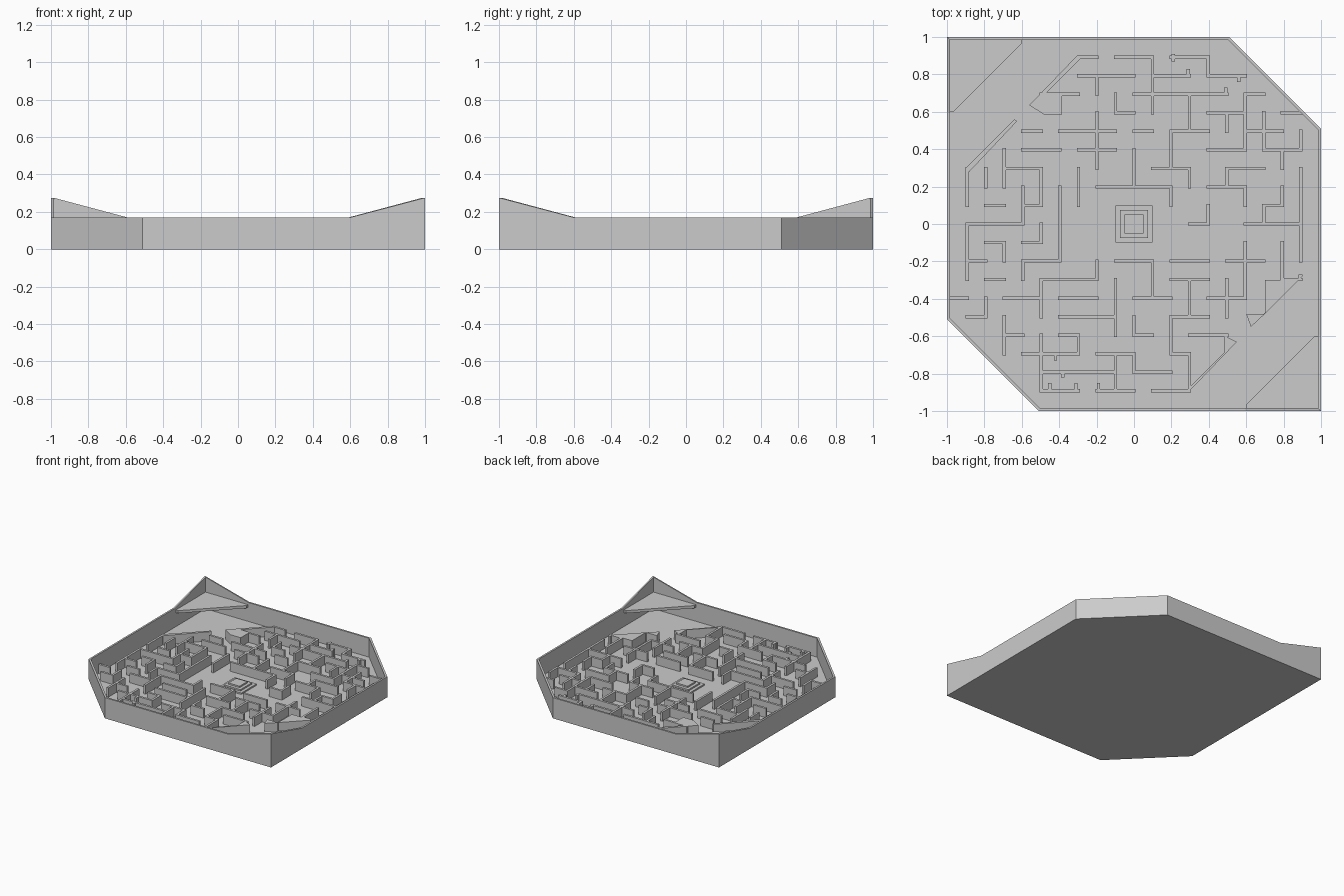
import bpy, bmesh

if "Cube" in bpy.data.objects:
    bpy.data.objects.remove(bpy.data.objects["Cube"])

FLOOR, WALL_TOP, RIM, PEAK = 0.015, 0.09, 0.17, 0.275
PITCH, HALF = 0.099, 0.009


def finish(name, bm):
    bmesh.ops.recalc_face_normals(bm, faces=bm.faces)
    mesh = bpy.data.meshes.new(name)
    bm.to_mesh(mesh)
    bm.free()
    obj = bpy.data.objects.new(name, mesh)
    bpy.context.collection.objects.link(obj)
    return obj


def add_prism(bm, pts, z0, z1):
    lo = [bm.verts.new((x, y, z0)) for x, y in pts]
    hi = [bm.verts.new((x, y, z1)) for x, y in pts]
    bm.faces.new(lo[::-1])
    bm.faces.new(hi)
    n = len(pts)
    for i in range(n):
        j = (i + 1) % n
        bm.faces.new((lo[i], lo[j], hi[j], hi[i]))


def prism(name, pts, z0, z1):
    bm = bmesh.new()
    add_prism(bm, pts, z0, z1)
    return finish(name, bm)


def add_box(bm, x0, x1, y0, y1, z0, z1):
    add_prism(bm, [(x0, y0), (x1, y0), (x1, y1), (x0, y1)], z0, z1)


# Tray outline: half of it, the rest by a half turn
half = [(-1, -.51, RIM), (-1, .6, RIM), (-1, 1, PEAK), (-.6, 1, RIM), (.51, 1, RIM)]
outline = half + [(-x, -y, z) for x, y, z in half]

prism("floor", [(x, y) for x, y, z in outline], 0, FLOOR)

# Thin outer rim, rising to two opposite corners
bm = bmesh.new()
rings = [[bm.verts.new((x * s, y * s, z if top else 0)) for x, y, z in outline]
         for s, top in ((1, 0), (1, 1), (.985, 1), (.985, 0))]
for k in range(4):
    a, b = rings[k], rings[(k + 1) % 4]
    for i in range(len(a)):
        j = (i + 1) % len(a)
        bm.faces.new((a[i], a[j], b[j], b[i]))
finish("outer_rim", bm)

# Corner shelves
for name, s in (("back_left_shelf", 1), ("front_right_shelf", -1)):
    pts = [(-.985, .6), (-.965, .6), (-.6, .965), (-.6, .985), (-.985, .985)]
    prism(name, [(x * s, y * s) for x, y in pts], .13, .152)

# Maze plan: '-' wall to the right, '|' wall downward, '+' both
PLAN = [
    ".......-.--|--|.....",
    ".......-+-.+-.--....",
    ".....--..|-+-+-.+...",
    "........|-...|-+||-.",
    "....-.--+.-.+-..++.|",
    "...|--.-+.|.|.--.-+.",
    ".||+-|.|..|--|.+-..|",
    ".|..||||----|.--|.||",
    "..-.+.|.......|..+.|",
    ".+--.||......-..---|",
    ".|-|-.|.........|.||",
    ".+..+-..|--|--.-+.|.",
    "..-..+--.|.|-+.||.-.",
    "-.|--|--.|--.|-+....",
    ".-.|..---||.+-......",
    "...+.|-|..-.|--.....",
    "....-+-.-+|.-|......",
    ".....+---|--.|......",
    ".....--.--.--.......",
]


def runs(line, mark):
    start = None
    for i, c in enumerate(line + "."):
        on = c in (mark, "+")
        if on and start is None:
            start = i
        elif not on and start is not None:
            yield start, i
            start = None


bm = bmesh.new()
for r, line in enumerate(PLAN):
    y = (9 - r) * PITCH
    for a, b in runs(line, "-"):
        add_box(bm, (a - 10) * PITCH - HALF, (b - 10) * PITCH + HALF,
                y - HALF, y + HALF, FLOOR, WALL_TOP)
for c in range(20):
    x = (c - 10) * PITCH
    for a, b in runs("".join(line[c] for line in PLAN), "|"):
        add_box(bm, x - HALF, x + HALF, (9 - b) * PITCH - HALF,
                (9 - a) * PITCH + HALF, FLOOR, WALL_TOP)
# Short stubs
for x, y0, y1 in ((.29, .79, .83), (.21, .87, .91), (.56, .76, .80), (.49, .69, .73),
                  (-.45, -.89, -.85), (-.31, -.89, -.85), (-.19, -.89, -.85),
                  (-.38, -.82, -.79), (-.42, -.73, -.69)):
    add_box(bm, x - HALF, x + HALF, y0, y1, FLOOR, WALL_TOP)
finish("maze_walls", bm)

# Diagonal walls with filled corners facing the two shelves
prism("back_left_diagonal_wall",
      [(-.90, .28), (-.88, .28), (-.625, .55), (-.64, .56), (-.90, .30)], FLOOR, WALL_TOP)
prism("back_left_entry_block",
      [(-.56, .635), (-.48, .585), (-.385, .585), (-.385, .70), (-.47, .70),
       (-.285, .885), (-.30, .905)], FLOOR, WALL_TOP)
prism("front_right_entry_block",
      [(.55, -.63), (.49, -.60), (.48, -.61), (.48, -.69), (.31, -.86),
       (.29, -.88), (.29, -.90)], FLOOR, WALL_TOP)
prism("front_right_corner_block",
      [(.60, -.48), (.625, -.55), (.90, -.28), (.90, -.27), (.88, -.27),
       (.88, -.30), (.70, -.30), (.70, -.48)], FLOOR, WALL_TOP)

# Low stepped platform in the middle
bm = bmesh.new()
for k, h in enumerate((.10, .075, .05)):
    add_box(bm, -h, h, -h, h, FLOOR, FLOOR + .012 * (k + 1))
finish("centre_steps", bm)
